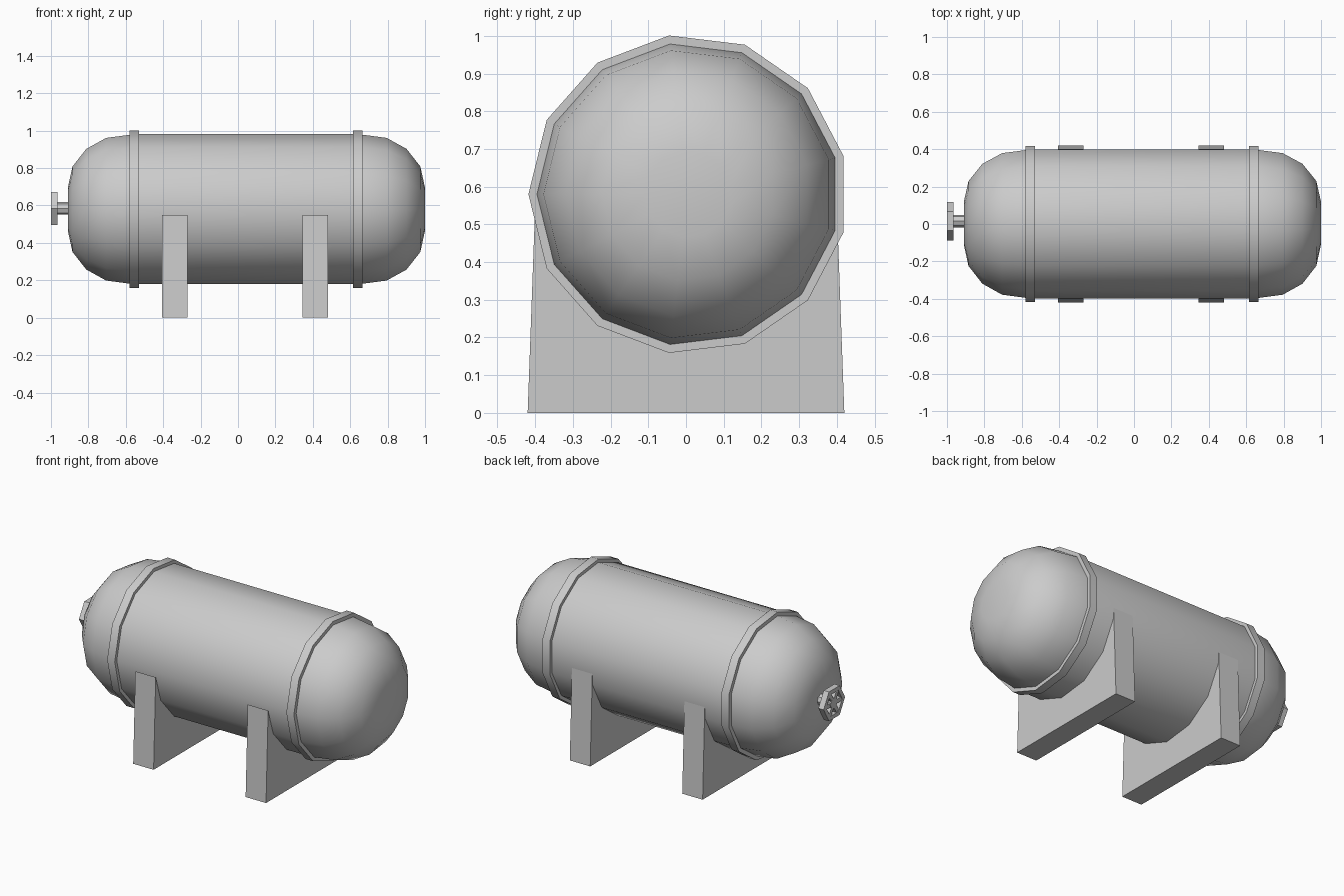
import bpy, bmesh, math
from mathutils import Vector, Matrix

cube = bpy.data.objects.get("Cube")
if cube:
    bpy.data.objects.remove(cube, do_unlink=True)

grey = bpy.data.materials.new("plain grey")
grey.use_nodes = True
colour = (0.6, 0.6, 0.6, 1)
grey.diffuse_color = colour
grey.node_tree.nodes["Principled BSDF"].inputs["Base Color"].default_value = colour

SIDES, RADIUS = 13, 0.404
AXIS = (0.006, 0.58)      # y, z of the tank axis
WHEEL = (0.015, 0.585)    # y, z of the valve axis


def finish(name, bm, smooth=False):
    bmesh.ops.recalc_face_normals(bm, faces=bm.faces)
    mesh = bpy.data.meshes.new(name)
    bm.to_mesh(mesh)
    bm.free()
    mesh.materials.append(grey)
    obj = bpy.data.objects.new(name, mesh)
    bpy.context.collection.objects.link(obj)
    if smooth:
        bpy.ops.object.select_all(action="DESELECT")
        obj.select_set(True)
        bpy.context.view_layer.objects.active = obj
        bpy.ops.object.shade_smooth_by_angle(angle=math.radians(35))
    return obj


def ring_point(k, radius, sides, axis):
    a = 2 * math.pi * k / sides
    return axis[0] - radius * math.cos(a), axis[1] + radius * math.sin(a)


def lathe(name, profile, sides, axis, closed=False, smooth=True):
    """Sweep (x, radius) points round an axis along x."""
    bm = bmesh.new()
    rings = [[bm.verts.new((x, *ring_point(k, r, sides, axis))) for k in range(sides)]
             for x, r in profile]
    pairs = list(zip(rings, rings[1:]))
    if closed:
        pairs.append((rings[-1], rings[0]))
    else:
        bm.faces.new(rings[0])
        bm.faces.new(rings[-1])
    for a, b in pairs:
        for k in range(sides):
            n = (k + 1) % sides
            bm.faces.new((a[k], a[n], b[n], b[k]))
    return finish(name, bm, smooth)


# Tank shell with domed ends
dome = [(0.0, 0.404), (0.15, 0.384), (0.256, 0.325), (0.33, 0.23), (0.355, 0.115)]
shell = [(-0.555 - d, r) for d, r in reversed(dome)] + [(0.645 + d, r) for d, r in dome]
lathe("tank_shell", shell, SIDES, AXIS)

# Raised bands at the dome seams
for name, x in (("right_band", -0.555), ("left_band", 0.64)):
    lathe(name, [(x - 0.025, 0.39), (x - 0.025, 0.424), (x + 0.025, 0.424), (x + 0.025, 0.39)],
          SIDES, AXIS, closed=True)

# Saddles cradling the tank
for name, x in (("right_saddle", -0.337), ("left_saddle", 0.413)):
    bm = bmesh.new()
    cradle = [ring_point(k, RADIUS, SIDES, AXIS) for k in range(7, SIDES)]
    outline = [(-0.42, 0), (0.42, 0), (0.4, 0.55)] + cradle + [(-0.4, 0.55)]
    face = bm.faces.new([bm.verts.new((x - 0.068, y, z)) for y, z in outline])
    out = bmesh.ops.extrude_face_region(bm, geom=[face])["geom"]
    bmesh.ops.translate(bm, vec=(0.136, 0, 0),
                        verts=[v for v in out if isinstance(v, bmesh.types.BMVert)])
    finish(name, bm)

# Valve stem and spoked hand wheel
lathe("valve_stem", [(-0.97, 0.034), (-0.9, 0.034)], 8, WHEEL)
lathe("wheel_rim", [(-1, 0.075), (-1, 0.102), (-0.965, 0.102), (-0.965, 0.075)],
      6, WHEEL, closed=True, smooth=False)
lathe("wheel_hub", [(-0.998, 0.036), (-0.965, 0.036)], 6, WHEEL, smooth=False)
bm = bmesh.new()
for k in range(6):
    turn = Matrix.Rotation(k * math.pi / 3, 4, "X")
    place = Matrix.Translation((-0.982, *WHEEL)) @ turn @ Matrix.Translation((0, 0.055, 0))
    bmesh.ops.create_cube(bm, size=1, matrix=place @ Matrix.Diagonal((0.03, 0.06, 0.024, 1)))
finish("wheel_spokes", bm)
